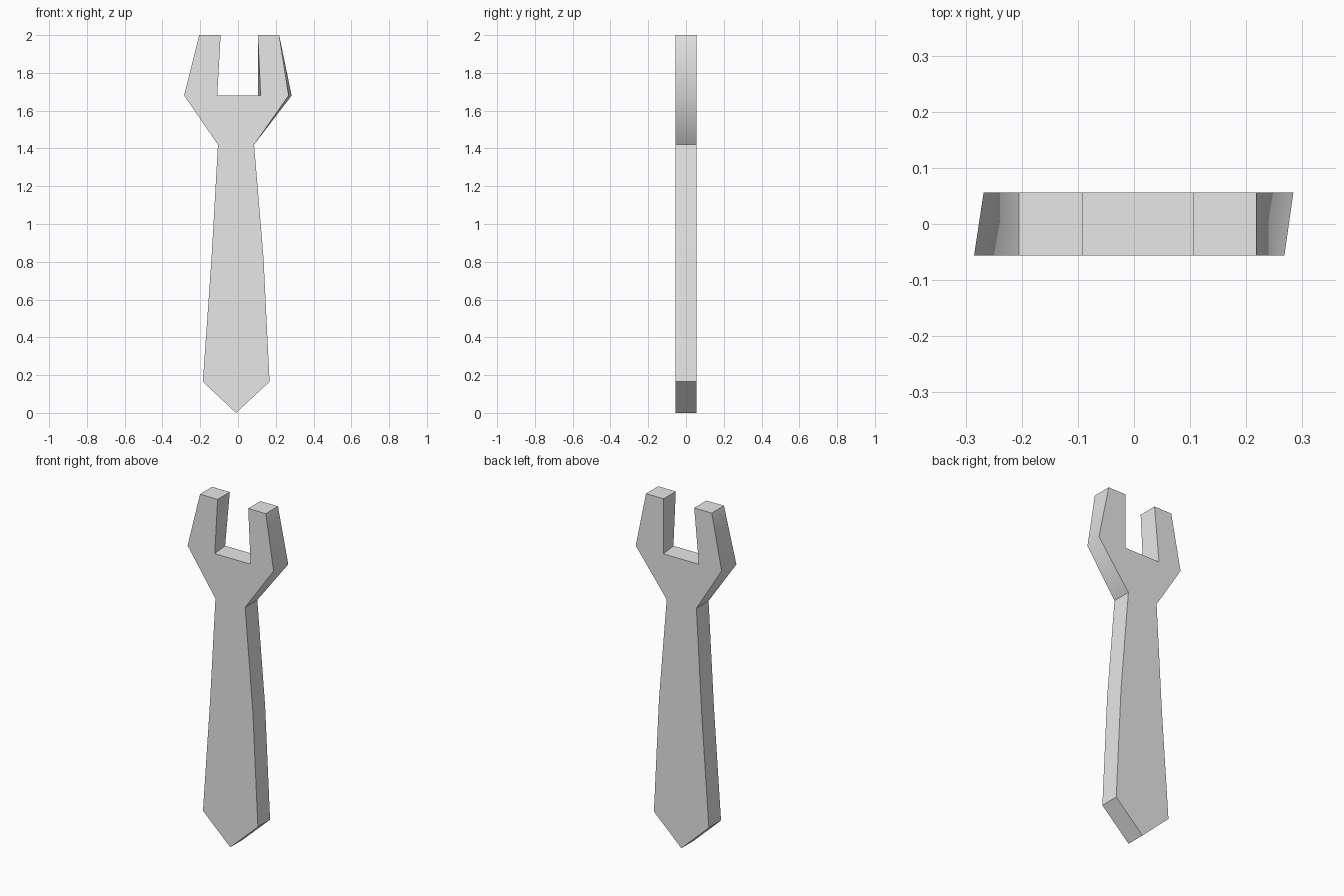
import bpy
import bmesh

cube = bpy.data.objects.get("Cube")
if cube:
    bpy.data.objects.remove(cube)

HALF_THICK = 0.056
JAW_Z = 1.68

# Outline of the spanner: (front x, back x, z), counter-clockwise from the tip
outline = [
    (-0.01, -0.01, 0.0),
    (0.167, 0.167, 0.165),
    (0.135, 0.135, 0.82),
    (0.085, 0.085, 1.42),
    (0.268, 0.284, JAW_Z),
    (0.218, 0.218, 2.0),
    (0.105, 0.105, 2.0),
    (0.12, 0.105, JAW_Z),
    (-0.11, -0.122, JAW_Z),
    (-0.092, -0.092, 2.0),
    (-0.205, -0.205, 2.0),
    (-0.285, -0.268, JAW_Z),
    (-0.106, -0.106, 1.42),
    (-0.14, -0.14, 0.82),
    (-0.186, -0.186, 0.165),
]

# Front and back faces joined by a wall
bm = bmesh.new()
front = [bm.verts.new((f, -HALF_THICK, z)) for f, b, z in outline]
back = [bm.verts.new((b, HALF_THICK, z)) for f, b, z in outline]
bm.faces.new(front)
bm.faces.new(back[::-1])
count = len(outline)
for i in range(count):
    j = (i + 1) % count
    bm.faces.new((front[i], back[i], back[j], front[j]))
bmesh.ops.recalc_face_normals(bm, faces=bm.faces[:])

# Only the outer jaw corners and the slight handle bends are shaded smooth
soft = [i for i, (f, b, z) in enumerate(outline)
        if z == 0.82 or (z == JAW_Z and abs(f) > 0.2)]
soft_pairs = [{front[i], back[i]} for i in soft]
for face in bm.faces:
    face.smooth = True
for edge in bm.edges:
    edge.smooth = set(edge.verts) in soft_pairs

mesh = bpy.data.meshes.new("spanner")
bm.to_mesh(mesh)
bm.free()
spanner = bpy.data.objects.new("spanner", mesh)
bpy.context.scene.collection.objects.link(spanner)

# Plain light grey metal
grey = bpy.data.materials.new("light grey")
grey.use_nodes = True
colour = (0.8, 0.8, 0.8, 1.0)
grey.diffuse_color = colour
grey.node_tree.nodes["Principled BSDF"].inputs["Base Color"].default_value = colour
mesh.materials.append(grey)
